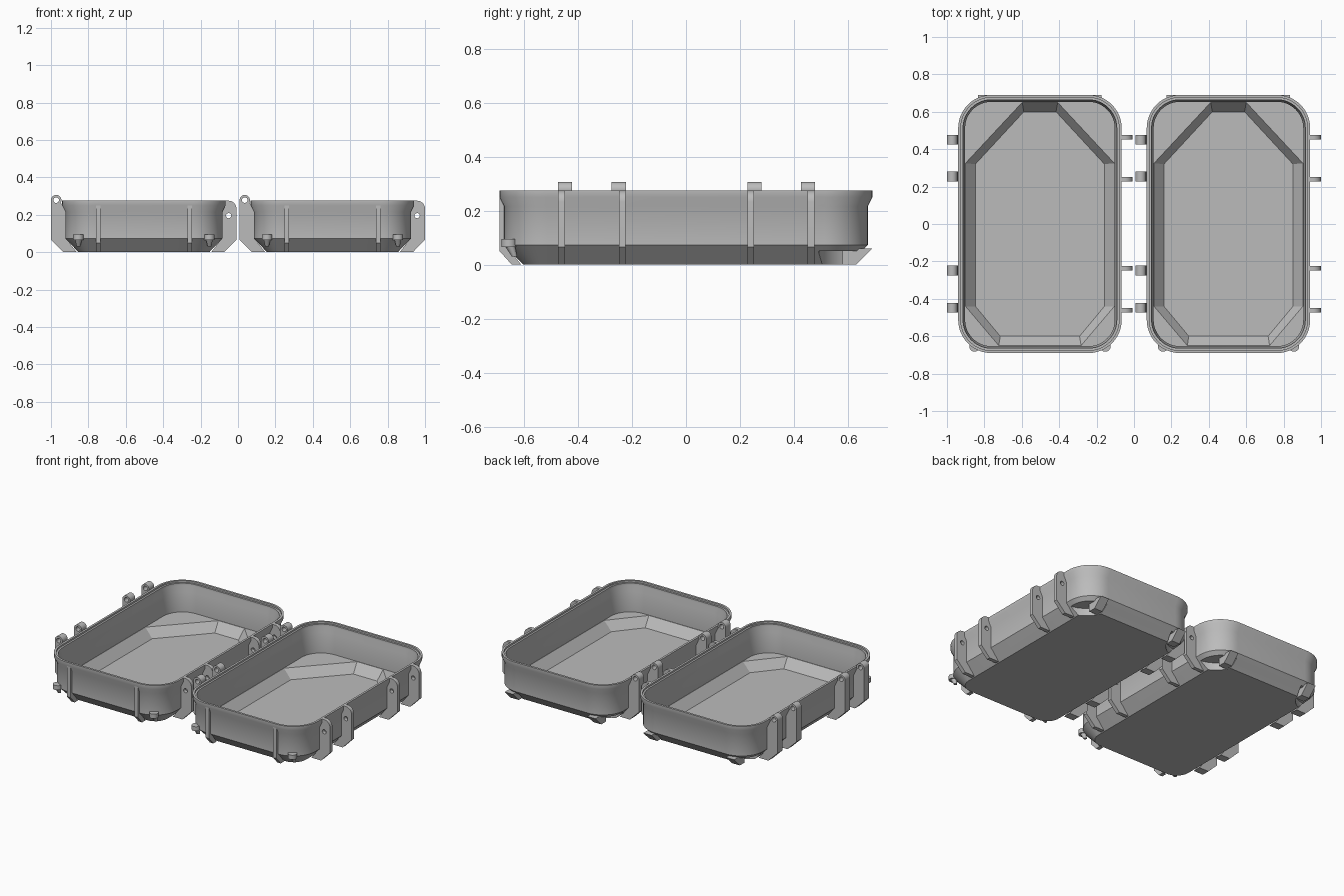
import bpy, bmesh, math
from mathutils import Matrix

if "Cube" in bpy.data.objects:
    bpy.data.objects.remove(bpy.data.objects["Cube"])

grey = bpy.data.materials.new("light_grey")
grey.diffuse_color = (0.5, 0.5, 0.5, 1)
grey.use_nodes = True
grey.node_tree.nodes["Principled BSDF"].inputs["Base Color"].default_value = grey.diffuse_color
CORE_X, CORE_Y, SEG = 0.26, 0.513, 12     # centres of the rounded corners


def finish(ob):
    ob.data.materials.clear()
    ob.data.materials.append(grey)
    bpy.ops.object.select_all(action='DESELECT')
    ob.select_set(True)
    bpy.context.view_layer.objects.active = ob
    bpy.ops.object.shade_smooth_by_angle(angle=math.radians(30))
    return ob


def loft(name, rings):
    """Closed solid through rings with equal point counts."""
    bm = bmesh.new()
    loops = [[bm.verts.new(p) for p in ring] for ring in rings]
    n = len(loops[0])
    for a, b in zip(loops, loops[1:]):
        for i in range(n):
            bm.faces.new((a[i], a[(i + 1) % n], b[(i + 1) % n], b[i]))
    bm.faces.new(loops[0][::-1])
    bm.faces.new(loops[-1])
    bmesh.ops.recalc_face_normals(bm, faces=bm.faces)
    me = bpy.data.meshes.new(name)
    bm.to_mesh(me)
    bm.free()
    ob = bpy.data.objects.new(name, me)
    bpy.context.collection.objects.link(ob)
    return ob


def rounded(r, z):
    pts = []
    for k, (sx, sy) in enumerate(((1, 1), (-1, 1), (-1, -1), (1, -1))):
        for i in range(SEG + 1):
            a = math.pi / 2 * (k + i / SEG)
            pts.append((sx * CORE_X + r * math.cos(a), sy * CORE_Y + r * math.sin(a), z))
    return pts


def circle(cx, cy, r, z, n=24):
    return [(cx + r * math.cos(2 * math.pi * i / n),
             cy + r * math.sin(2 * math.pi * i / n), z) for i in range(n)]


def arc(cx, cz, r, a0, a1, n=10):
    return [(cx + r * math.cos(math.radians(a0 + (a1 - a0) * i / n)),
             cz + r * math.sin(math.radians(a0 + (a1 - a0) * i / n))) for i in range(n + 1)]


def plate(name, splines, thick, loc, turn=0):
    """Upright plate from x/z outlines; a second outline is a hole."""
    cu = bpy.data.curves.new(name, 'CURVE')
    cu.dimensions, cu.fill_mode, cu.extrude = '2D', 'BOTH', thick / 2
    for pts in splines:
        sp = cu.splines.new('POLY')
        sp.points.add(len(pts) - 1)
        for p, (x, z) in zip(sp.points, pts):
            p.co = (x, z, 0, 1)
        sp.use_cyclic_u = True
    ob = bpy.data.objects.new(name, cu)
    bpy.context.collection.objects.link(ob)
    bpy.ops.object.select_all(action='DESELECT')
    ob.select_set(True)
    bpy.context.view_layer.objects.active = ob
    bpy.ops.object.convert(target='MESH')
    ob = bpy.context.view_layer.objects.active
    ob.data.transform(Matrix.Translation(loc) @ Matrix.Rotation(turn, 4, 'Z')
                      @ Matrix.Rotation(math.pi / 2, 4, 'X'))
    return finish(ob)


def cut(ob, cutter):
    m = ob.modifiers.new("cut", 'BOOLEAN')
    m.operation, m.solver, m.object = 'DIFFERENCE', 'EXACT', cutter
    bpy.context.view_layer.objects.active = ob
    bpy.ops.object.modifier_apply(modifier=m.name)
    bpy.data.objects.remove(cutter)


def octagon(x, yb, xb, yback, yf, xf, yfront, z):
    half = [(x, yf), (x, yb), (xb, yback)]
    return ([(a, b, z) for a, b in half] + [(-a, b, z) for a, b in half[::-1]]
            + [(-xf, yfront, z), (xf, yfront, z)])


def build_tray(side, cx):
    # Shell with flared rim and chamfered base
    shell = loft(side + "_tray", [rounded(r, z) for r, z in (
        (0.09, 0), (0.16, 0.073), (0.16, 0.215), (0.177, 0.25), (0.177, 0.275))])
    # Main cavity with stepped rim
    cut(shell, loft("cavity", [rounded(r, z) for r, z in (
        (0.14, 0.08), (0.14, 0.215), (0.151, 0.25), (0.151, 0.264),
        (0.163, 0.2641), (0.163, 0.3))]))
    # Eight-sided floor pocket leaving shelves in the corners
    top = (0.398, 0.325, 0.095, 0.65, -0.44, 0.22, -0.65)
    cut(shell, loft("pocket", [
        octagon(0.345, 0.32, 0.086, 0.60, -0.44, 0.212, -0.60, 0.02),
        octagon(*top, 0.08), octagon(*top, 0.1)]))
    # Recesses under the back corners
    for s in (-1, 1):
        cut(shell, loft("recess", [circle(s * 0.42, 0.66, 0.17, z, 32) for z in (-0.02, 0.05)]))
    shell.data.transform(Matrix.Translation((cx, 0, 0)))
    finish(shell)

    # Hinge knuckles on the left side
    knuckle = ([(-0.36, 0), (-0.43, 0), (-0.497, 0.066)]
               + arc(-0.469, 0.278, 0.028, 180, -30)
               + [(-0.43, 0.245), (-0.413, 0.215), (-0.413, 0.068)])
    for y in (0.451, 0.254, -0.249, -0.448):
        plate(side + "_hinge_knuckle", [knuckle, arc(-0.469, 0.278, 0.015, 0, 345, 15)],
              0.052, (cx, y, 0))
    # Latch lugs on the right side
    lug = ([(0.36, 0), (0.43, 0), (0.495, 0.066)] + arc(0.452, 0.232, 0.043, 0, 90)
           + [(0.43, 0.275), (0.43, 0.25), (0.413, 0.215), (0.413, 0.068)])
    for y in (0.463, 0.24, -0.236, -0.461):
        plate(side + "_latch_lug", [lug, arc(0.453, 0.195, 0.014, 0, 345, 15)],
              0.025, (cx, y, 0))

    # Vertical ribs on the front
    rib = [(0.61, 0), (0.645, 0), (0.69, 0.05), (0.69, 0.25), (0.67, 0.23), (0.665, 0.068)]
    for s in (-1, 1):
        plate(side + "_front_rib", [rib], 0.025, (cx + s * 0.245, 0, 0), -math.pi / 2)
        # Tapered pegs on the front corners
        finish(loft(side + "_front_peg", [circle(cx + s * 0.35, -0.655 + dy, r, z, 16)
               for r, z, dy in ((0.01, 0.03, 0.02), (0.018, 0.065, 0.005),
                                (0.028, 0.066, 0), (0.028, 0.095, 0))]))
        # Hooked feet under the back corners
        plate(side + "_back_foot", [[(0.58, 0), (0.63, 0), (0.69, 0.06), (0.58, 0.06)]],
              0.06, (cx + s * 0.30, 0, 0), math.pi / 2)


build_tray("left", -0.503)
build_tray("right", 0.505)
